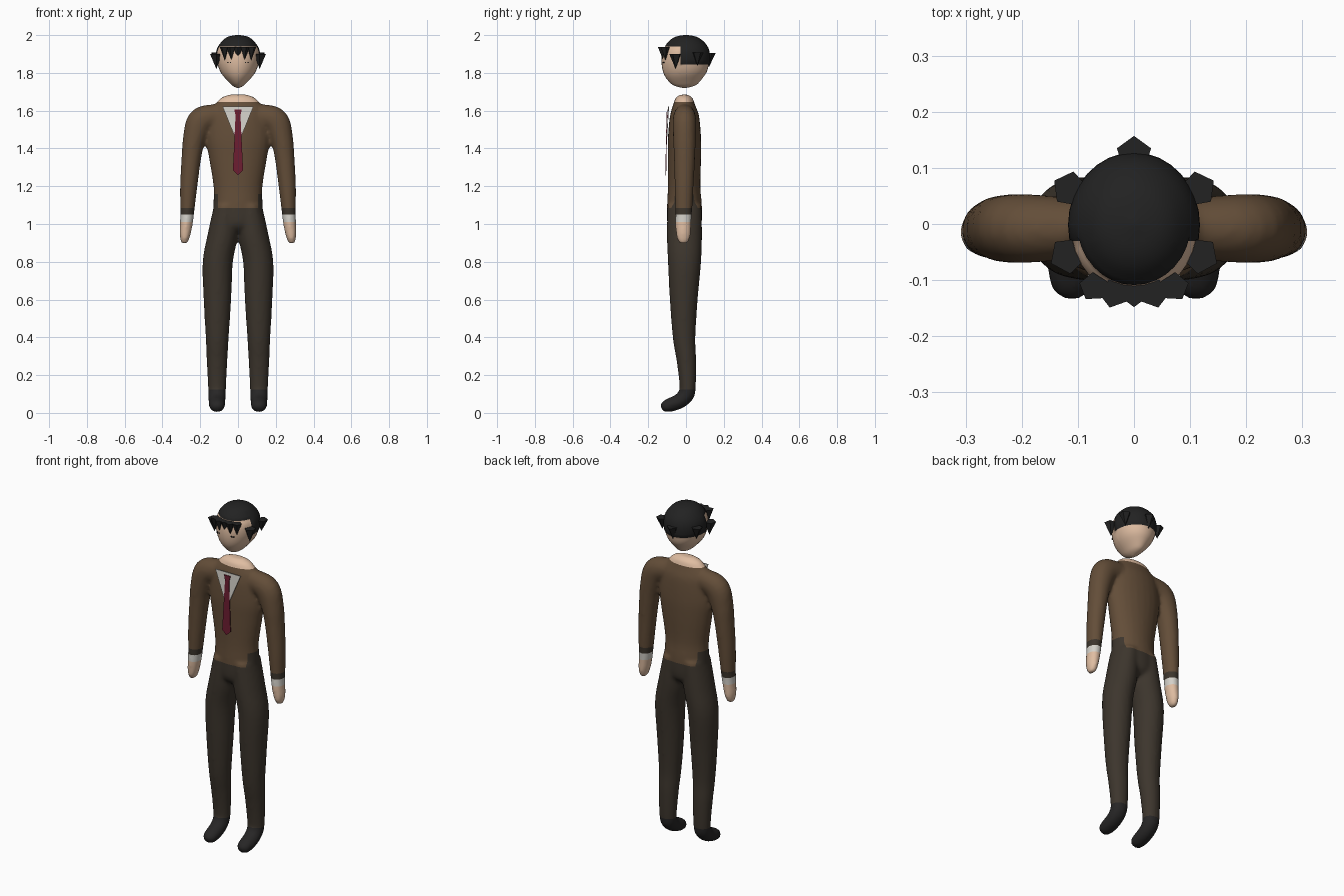
import bpy, bmesh, math
from mathutils import Vector

if "Cube" in bpy.data.objects:
    bpy.data.objects.remove(bpy.data.objects["Cube"])

X, Y = Vector((1, 0, 0)), Vector((0, 1, 0))


def material(name, r, g, b):
    m = bpy.data.materials.new(name)
    m.diffuse_color = (r, g, b, 1)
    m.use_nodes = True
    m.node_tree.nodes["Principled BSDF"].inputs["Base Color"].default_value = m.diffuse_color
    return m


jacket = material("jacket brown", 0.125, 0.075, 0.04)
trousers = material("trouser dark brown", 0.046, 0.036, 0.026)
skin = material("skin", 0.74, 0.51, 0.36)
white = material("shirt white", 0.66, 0.64, 0.59)
black = material("hair black", 0.016, 0.016, 0.016)
shoe = material("shoe black", 0.02, 0.019, 0.019)
red = material("tie red", 0.15, 0.012, 0.03)


def spline(pts, steps=4):
    """Smooth curve through the sections (x, y, z, radius_u, radius_v)."""
    out = []
    for i in range(len(pts) - 1):
        a, b, c, d = (pts[max(0, min(len(pts) - 1, i + k))] for k in (-1, 0, 1, 2))
        for s in range(steps):
            t = s / steps
            out.append([0.5 * (2 * q + (r - p) * t + (2 * p - 5 * q + 4 * r - w) * t * t
                               + (3 * q - p - 3 * r + w) * t ** 3)
                        for p, q, r, w in zip(a, b, c, d)])
    return out + [list(pts[-1])]


def loft(bm, sections, ref, n=24):
    """Skin elliptical rings set square to the path; ref is the u axis."""
    secs = spline(sections)
    rings = []
    for i, s in enumerate(secs):
        p = Vector(s[:3])
        t = Vector(secs[min(i + 1, len(secs) - 1)][:3]) - Vector(secs[max(i - 1, 0)][:3])
        v = t.normalized().cross(ref).normalized()
        ru, rv = max(s[3], 0.002), max(s[4], 0.002)
        rings.append([bm.verts.new(p + ref * ru * math.cos(a) + v * rv * math.sin(a))
                      for a in (2 * math.pi * k / n for k in range(n))])
    for r0, r1 in zip(rings, rings[1:]):
        for k in range(n):
            bm.faces.new((r0[k], r0[(k + 1) % n], r1[(k + 1) % n], r1[k]))
    bm.faces.new(rings[0])
    bm.faces.new(rings[-1])
    bmesh.ops.recalc_face_normals(bm, faces=bm.faces)


def add(name, bm, mats, smooth=False):
    me = bpy.data.meshes.new(name)
    for f in bm.faces:
        f.smooth = smooth
    bm.to_mesh(me)
    bm.free()
    for m in mats:
        me.materials.append(m)
    ob = bpy.data.objects.new(name, me)
    bpy.context.collection.objects.link(ob)
    return ob


def cut(bm, co, no):
    bmesh.ops.bisect_plane(bm, geom=bm.verts[:] + bm.edges[:] + bm.faces[:],
                           plane_co=co, plane_no=no, dist=1e-5)


# Body: torso, arms, legs and feet fused into one skin
bm = bmesh.new()
loft(bm, [(0, -.01, 1.685, .05, .02), (0, -.01, 1.668, .09, .045), (0, -.01, 1.645, .112, .053),
          (0, -.01, 1.61, .145, .066), (0, -.008, 1.56, .16, .079), (0, -.008, 1.45, .168, .088),
          (0, -.008, 1.35, .154, .088), (0, -.01, 1.2, .13, .086), (0, -.008, 1.1, .131, .092),
          (0, -.008, 1.0, .13, .09), (0, -.008, .96, .08, .06)], X)
for s in (1, -1):
    loft(bm, [(s * .06, -.008, 1.575, .05, .06), (s * .14, -.008, 1.567, .058, .066),
              (s * .2, -.008, 1.54, .062, .072), (s * .232, -.008, 1.45, .06, .06),
              (s * .247, -.008, 1.35, .056, .052), (s * .261, -.01, 1.2, .05, .046),
              (s * .269, -.012, 1.06, .044, .037), (s * .274, -.014, 1.0, .042, .034),
              (s * .281, -.014, .94, .038, .028), (s * .284, -.014, .905, .026, .018),
              (s * .284, -.014, .896, .01, .008)], Y)
    loft(bm, [(s * .062, -.008, 1.1, .065, .09), (s * .08, -.008, .945, .081, .093),
              (s * .107, -.008, .8, .08, .088), (s * .109, -.012, .6, .073, .074),
              (s * .11, -.01, .4, .061, .06), (s * .111, .002, .28, .055, .052),
              (s * .111, .009, .14, .048, .043), (s * .111, 0, .095, .046, .043),
              (s * .111, -.035, .062, .045, .04), (s * .111, -.085, .042, .043, .037),
              (s * .111, -.118, .032, .034, .028), (s * .111, -.132, .028, .015, .012)], X)
body = add("body", bm, [])
mod = body.modifiers.new("fuse", 'REMESH')
mod.mode, mod.voxel_size = 'VOXEL', 0.011
mod = body.modifiers.new("relax", 'SMOOTH')
mod.factor, mod.iterations = 0.5, 4
fused = bpy.data.meshes.new_from_object(body.evaluated_get(bpy.context.evaluated_depsgraph_get()))
bpy.data.objects.remove(body)

# Clothing borders are cut into the body, then coloured by region
bm = bmesh.new()
bm.from_mesh(fused)
for z in (1.645, 1.16, 1.085, 1.05, 1.01, .125):
    cut(bm, (0, 0, z), (0, 0, 1))
for x in (.105, -.105):
    cut(bm, (x, 0, 0), (1, 0, 0))


def body_colour(c):
    ax = abs(c.x)
    if ax > .205 and c.z < 1.05 and c.z > .85:
        return 2 if c.z < 1.01 else 3
    if c.z < .125:
        return 4
    if c.z < 1.085 or (c.z < 1.16 and .105 < ax < .19):
        return 1
    return 2 if c.z > 1.645 and ax < .14 else 0


for f in bm.faces:
    f.material_index = body_colour(f.calc_center_median())
add("body", bm, [jacket, trousers, skin, white, shoe], True)

# Head with a hair cap
bm = bmesh.new()
loft(bm, [(0, 0, 1.997, .004, .004), (0, 0, 1.988, .05, .052), (0, 0, 1.965, .082, .088),
          (0, 0, 1.92, .11, .12), (0, -.004, 1.86, .111, .126), (0, -.008, 1.8, .09, .113),
          (0, -.008, 1.75, .048, .078), (0, -.008, 1.73, .026, .048),
          (0, -.008, 1.72, .004, .006)], X, 32)
for z in (1.94, 1.845):
    cut(bm, (0, 0, z), (0, 0, 1))
cut(bm, (0, -.03, 0), (0, 1, 0))
for f in bm.faces:
    c = f.calc_center_median()
    f.material_index = int(c.z > 1.94 or (c.z > 1.845 and c.y > -.03))
bm.normal_update()
for v in bm.verts:
    if all(f.material_index for f in v.link_faces):
        v.co += v.normal * .004
add("head", bm, [skin, black], True)


def tuft(name, x, y, top, height, radius):
    """Five-sided lock of hair, wide above and pointed below."""
    b = bmesh.new()
    ang = math.atan2(y, x)
    ring = [b.verts.new((x + radius * math.cos(ang + k * math.tau / 5),
                         y + radius * math.sin(ang + k * math.tau / 5), top))
            for k in range(5)]
    tip = b.verts.new((x * .97, y * .97, top - height))
    for k in range(5):
        b.faces.new((ring[k], ring[(k + 1) % 5], tip))
    b.faces.new(ring)
    bmesh.ops.recalc_face_normals(b, faces=b.faces)
    add(name, b, [black])


# Fringe and side locks
for x, y in ((-.072, -.112), (-.036, -.124), (0, -.122), (.036, -.124), (.072, -.112)):
    tuft("fringe_lock", x, y, 1.938, .072, .026)
for s in (1, -1):
    tuft("front_side_lock", s * .118, -.056, 1.9, .08, .033)
    tuft("rear_side_lock", s * .114, .062, 1.908, .07, .032)
tuft("back_lock", 0, .125, 1.905, .075, .032)


def plate(name, outline, mat, depth=.004):
    """Thin panel from (x, y, z) points."""
    b = bmesh.new()
    f = b.faces.new([b.verts.new(p) for p in outline])
    new = bmesh.ops.extrude_face_region(b, geom=[f])["geom"]
    bmesh.ops.translate(b, vec=(0, -depth, 0), verts=[g for g in new if isinstance(g, bmesh.types.BMVert)])
    bmesh.ops.recalc_face_normals(b, faces=b.faces)
    return add(name, b, [mat])


# Shirt front, tie and eyes
plate("shirt_front", [(-.082, -.09, 1.622), (.082, -.09, 1.622), (.012, -.1, 1.45), (-.012, -.1, 1.45)], white)
plate("tie", [(-.02, -.097, 1.607), (.02, -.097, 1.607), (.013, -.099, 1.575), (.027, -.105, 1.285),
              (0, -.105, 1.258), (-.027, -.105, 1.285), (-.013, -.099, 1.575)], red)
for s in (1, -1):
    for x in (.04, .052):
        plate("eye_dot", [(s * x + dx, -.112 - .001, 1.855 + dz)
                          for dx, dz in ((-.003, -.003), (.003, -.003), (.003, .003), (-.003, .003))],
              black, .009)
